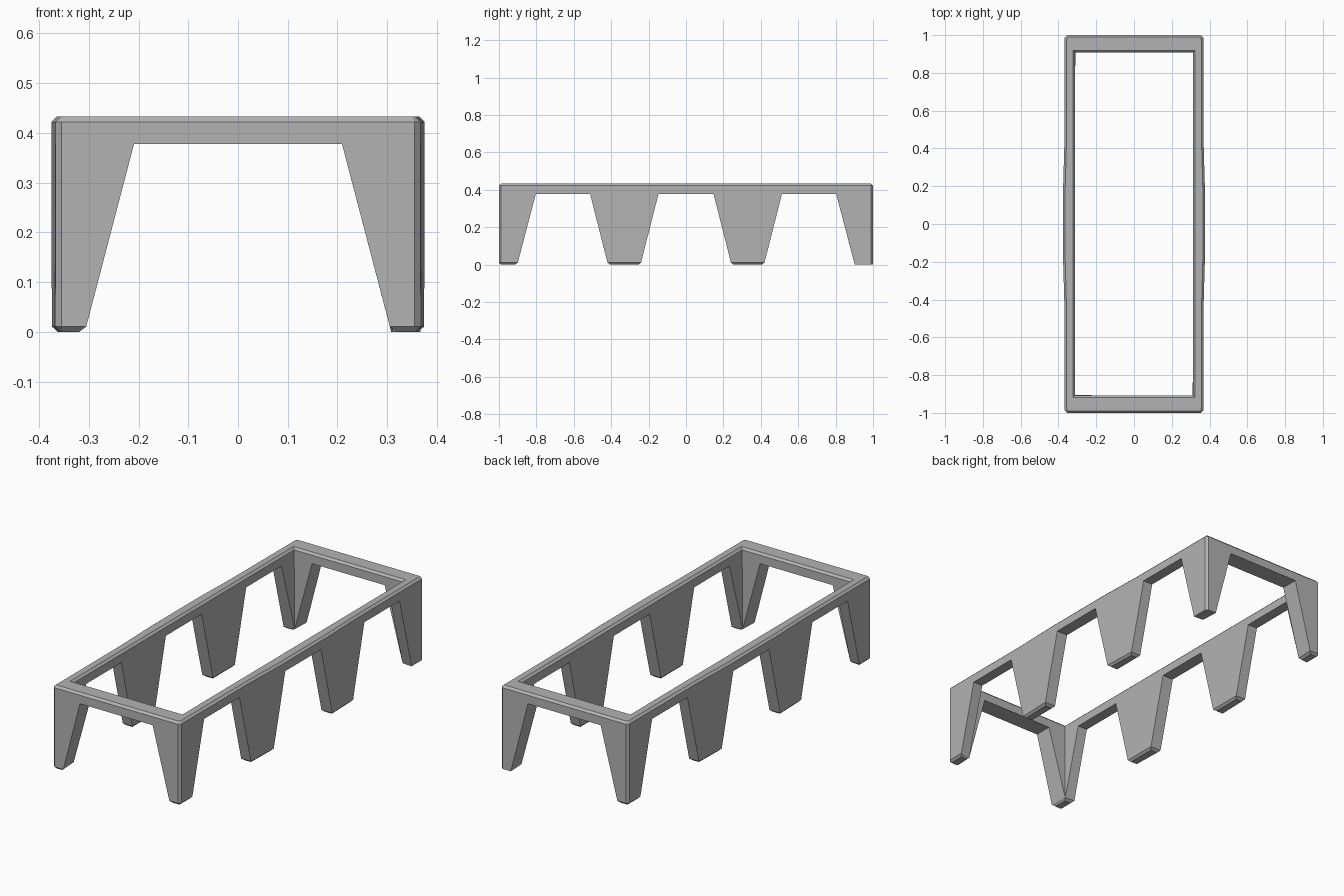
import bpy, bmesh
from mathutils import Vector

cube = bpy.data.objects.get("Cube")
if cube:
    bpy.data.objects.remove(cube, do_unlink=True)

HEIGHT, ARCH = 0.433, 0.378
HOLE_X, HOLE_Y = 0.312, 0.907
CHAMFER = 0.011


def prism(name, points, extrude):
    """Closed prism from a 3D polygon and an extrusion vector."""
    bm = bmesh.new()
    face = bm.faces.new([bm.verts.new(p) for p in points])
    new = bmesh.ops.extrude_face_region(bm, geom=[face])["geom"]
    verts = [g for g in new if isinstance(g, bmesh.types.BMVert)]
    bmesh.ops.translate(bm, verts=verts, vec=Vector(extrude))
    bmesh.ops.recalc_face_normals(bm, faces=bm.faces)
    mesh = bpy.data.meshes.new(name)
    bm.to_mesh(mesh)
    bm.free()
    obj = bpy.data.objects.new(name, mesh)
    bpy.context.collection.objects.link(obj)
    return obj


def arch(low0, low1, top0, top1):
    """Trapezoid arch profile, carried on below the floor."""
    drop = 0.05
    k = drop / ARCH
    return [(low0 - (top0 - low0) * k, -drop), (low1 - (top1 - low1) * k, -drop),
            (top1, ARCH), (top0, ARCH)]


# Outer body: chamfered corners, long sides bowed slightly outwards
side = [(0.355, -1), (0.367, -0.988), (0.368, -0.45), (0.375, -0.2)]
right = side + [(x, -y) for x, y in reversed(side)]
outline = right + [(-x, -y) for x, y in right]
frame = prism("leg_frame", [(x, y, 0) for x, y in outline], (0, 0, HEIGHT))

# Cutters: open centre, end arch, three side arches
corners = [(-HOLE_X, -HOLE_Y), (HOLE_X, -HOLE_Y), (HOLE_X, HOLE_Y), (-HOLE_X, HOLE_Y)]
cutters = [
    prism("centre_cutter", [(x, y, -0.1) for x, y in corners], (0, 0, 1)),
    prism("end_cutter", [(x, -1.2, z) for x, z in arch(-0.308, 0.308, -0.209, 0.209)],
          (0, 2.4, 0)),
]
for spans in [(-0.902, -0.417, -0.803, -0.513),
              (-0.243, 0.243, -0.147, 0.147),
              (0.417, 0.902, 0.513, 0.803)]:
    cutters.append(prism("side_cutter", [(-0.6, y, z) for y, z in arch(*spans)],
                         (1.2, 0, 0)))
for cutter in cutters:
    cutter.hide_render = True
    mod = frame.modifiers.new("cut", "BOOLEAN")
    mod.operation, mod.solver, mod.object = "DIFFERENCE", "EXACT", cutter

# Bake the cuts and drop the cutters
depsgraph = bpy.context.evaluated_depsgraph_get()
baked = bpy.data.meshes.new_from_object(frame.evaluated_get(depsgraph))
frame.modifiers.clear()
frame.data = baked
for cutter in cutters:
    bpy.data.objects.remove(cutter, do_unlink=True)

# Chamfer the rim and the feet; one corner foot stays square
bm = bmesh.new()
bm.from_mesh(baked)
bmesh.ops.remove_doubles(bm, verts=[v for v in bm.verts if v.co.z < 0.001], dist=0.007)
bmesh.ops.dissolve_limit(bm, angle_limit=0.005, verts=bm.verts, edges=bm.edges)


def chamfered(edge):
    a, b = (v.co for v in edge.verts)
    if len(edge.link_faces) != 2 or edge.calc_face_angle(0) < 0.5:
        return False
    rim = min(a.z, b.z) > HEIGHT - 0.001
    foot = max(a.z, b.z) < 0.001
    square = a.x > 0 and a.y > 0.8
    return rim or (foot and not square)


edges = [e for e in bm.edges if chamfered(e)]
bmesh.ops.bevel(bm, geom=edges, offset=CHAMFER, offset_type="OFFSET",
                segments=1, profile=0.5, affect="EDGES", clamp_overlap=False)
bm.to_mesh(baked)
bm.free()

# Plain grey material
grey = bpy.data.materials.new("plain_grey")
grey.use_nodes = True
colour = (0.45, 0.45, 0.45, 1)
grey.diffuse_color = colour
grey.node_tree.nodes["Principled BSDF"].inputs["Base Color"].default_value = colour
baked.materials.clear()
baked.materials.append(grey)

# Centre the long axis and stand on the floor
bpy.context.view_layer.objects.active = frame
frame.select_set(True)
bpy.ops.object.shade_smooth_by_angle(angle=0.4)
